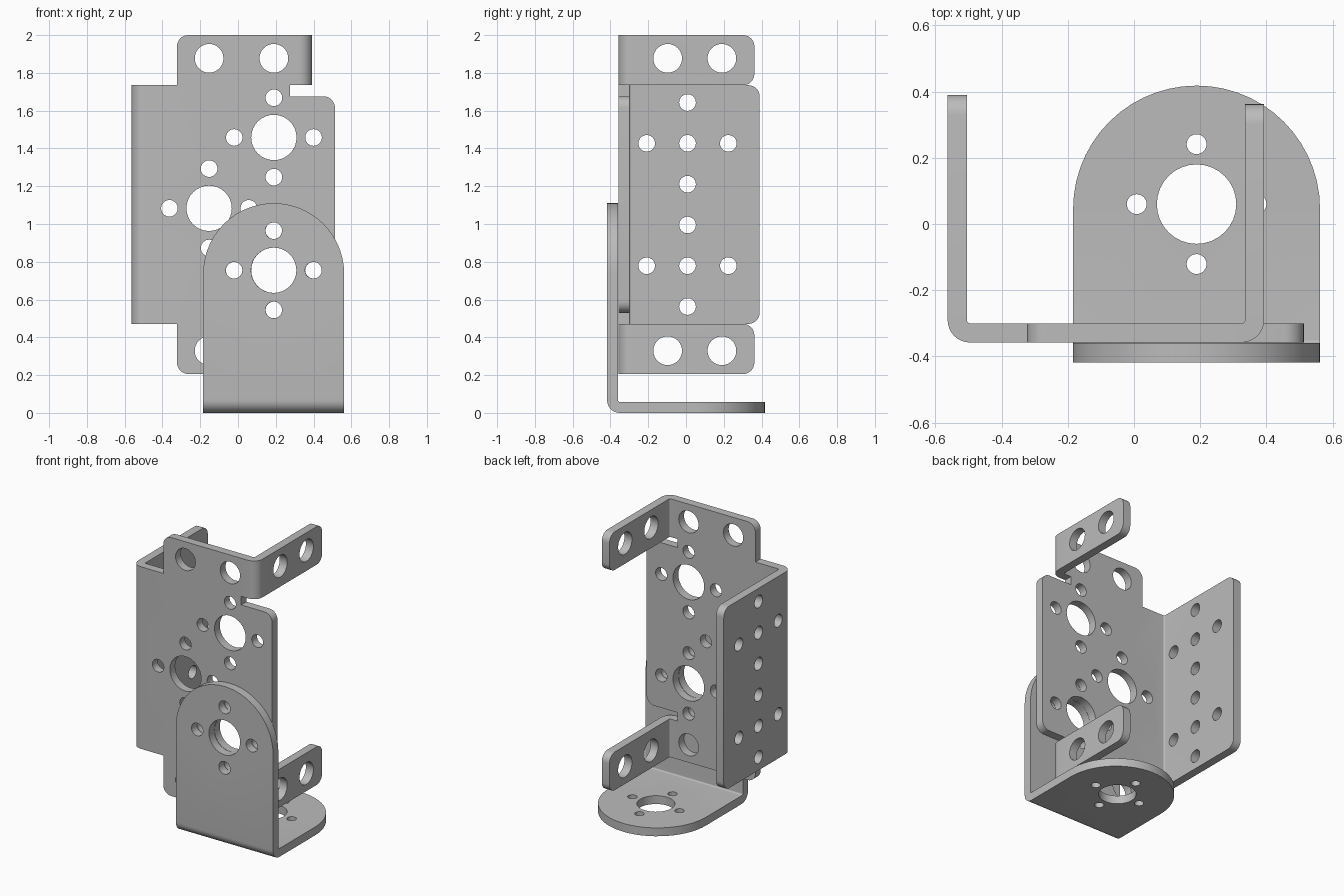
import bpy, bmesh, math
from mathutils import Vector

if "Cube" in bpy.data.objects:
    bpy.data.objects.remove(bpy.data.objects["Cube"])

T = 0.058        # sheet thickness
R = 0.068        # outer bend radius
YB = -0.358      # front face of the channel bracket
YL = YB - T - 0.002   # front face of the angle bracket
ZC = 1.103       # mirror height of the channel bracket

steel = bpy.data.materials.new("grey metal")
steel.diffuse_color = (0.5, 0.5, 0.5, 1)
steel.use_nodes = True
steel.node_tree.nodes["Principled BSDF"].inputs["Base Color"].default_value = steel.diffuse_color


def arc(cx, cy, r, a0, a1, n):
    return [(cx + r * math.cos(math.radians(a0 + (a1 - a0) * i / n)),
             cy + r * math.sin(math.radians(a0 + (a1 - a0) * i / n))) for i in range(n + 1)]


def rounded(corners, n=8):
    """Polygon of (u, v, radius) right-angled corners -> list of points."""
    out = []
    for i, (u, v, r) in enumerate(corners):
        p = Vector((u, v))
        if r == 0:
            out.append((u, v))
            continue
        a = (Vector(corners[i - 1][:2]) - p).normalized()
        b = (Vector(corners[(i + 1) % len(corners)][:2]) - p).normalized()
        c = p + (a + b) * r
        for k in range(n + 1):
            t = math.pi / 2 * k / n
            out.append(tuple(c - b * r * math.cos(t) - a * r * math.sin(t)))
    return out


def circle(u, v, r):
    return arc(u, v, r, 0, 360, 32)[:-1]


def horn(u, v, d, r):
    """Large hole with four small holes around it."""
    return [circle(u, v, 0.12)] + [circle(u + a * d, v + b * d, r)
                                   for a, b in ((1, 0), (-1, 0), (0, 1), (0, -1))]


def slab(bm, loops, depth, place):
    """Fill loops (outline + holes), give depth, place(u, v, w) -> xyz."""
    flat = bmesh.new()
    for pts in loops:
        vs = [flat.verts.new((u, v, 0)) for u, v in pts]
        for i in range(len(vs)):
            flat.edges.new((vs[i - 1], vs[i]))
    bmesh.ops.remove_doubles(flat, verts=flat.verts[:], dist=1e-5)
    bmesh.ops.triangle_fill(flat, edges=flat.edges[:], use_beauty=True, normal=(0, 0, 1))
    lo = {v: bm.verts.new(place(v.co.x, v.co.y, 0)) for v in flat.verts}
    hi = {v: bm.verts.new(place(v.co.x, v.co.y, depth)) for v in flat.verts}
    for f in flat.faces:
        bm.faces.new([lo[v] for v in f.verts])
        bm.faces.new([hi[v] for v in reversed(f.verts)])
    for e in flat.edges:
        if e.is_boundary:
            a, b = e.verts
            bm.faces.new((lo[a], lo[b], hi[b], hi[a]))
    flat.free()


def bend(cu, cv, a0):
    """Quarter-ring section of a sheet bend."""
    return [arc(cu, cv, R, a0, a0 + 90, 8) + arc(cu, cv, R - T, a0 + 90, a0, 8)]


def finish(bm, name):
    # weld the plates to the bends and drop the inner walls between them
    bmesh.ops.remove_doubles(bm, verts=bm.verts[:], dist=1e-4)
    inner = [f for f in bm.faces if all(len(e.link_faces) > 2 for e in f.edges)]
    bmesh.ops.delete(bm, geom=inner, context='FACES_ONLY')
    bmesh.ops.recalc_face_normals(bm, faces=bm.faces[:])
    me = bpy.data.meshes.new(name)
    bm.to_mesh(me)
    bm.free()
    me.materials.append(steel)
    ob = bpy.data.objects.new(name, me)
    bpy.context.collection.objects.link(ob)
    bpy.ops.object.select_all(action='DESELECT')
    ob.select_set(True)
    bpy.context.view_layer.objects.active = ob
    bpy.ops.object.shade_smooth_by_angle(angle=math.radians(30))


# Angle bracket: upright tongue, bend and floor tongue
X0, X1 = -0.184, 0.562
XM, HW = (X0 + X1) / 2, (X1 - X0) / 2
bm = bmesh.new()
tongue = lambda a, b: rounded([(X0, a, 0), (X1, a, 0), (X1, b, HW), (X0, b, HW)], 14)
slab(bm, [tongue(R, 1.11)] + horn(XM, 0.755, 0.21, 0.044), T, lambda u, v, w: (u, YL + w, v))
slab(bm, [tongue(YL + R, 0.418)] + horn(XM, 0.06, 0.181, 0.03), T, lambda u, v, w: (u, v, w))
slab(bm, bend(YL + R, R, 180), X1 - X0, lambda u, v, w: (X0 + w, u, v))
finish(bm, "angle_bracket")

# Channel bracket: main plate
XL, XR = -0.563, 0.393
ZT, ZS = 2.0, 1.735     # top edge, shoulder height
upper = [(0.513, 1.676, 0.06), (0.275, 1.676, 0), (0.275, ZS, 0), (XR - R, ZS, 0),
         (XR - R, ZT, 0), (-0.323, ZT, 0.06), (-0.323, ZS, 0), (XL + R, ZS, 0)]
lower = [(u, 2 * ZC - v, r) for u, v, r in reversed(upper)]
holes = [circle(x, ZC + s * 0.774, 0.076) for x in (-0.153, 0.19) for s in (1, -1)]
for x, z in ((0.19, 1.458), (-0.153, 1.083), (0.19, 0.755)):
    holes += horn(x, z, 0.21, 0.044)
bm = bmesh.new()
slab(bm, [rounded(upper + lower)] + holes, T, lambda u, v, w: (u, YB + w, v))

# Tall side wall with a cross-like hole pattern
ZL = 2 * ZC - ZS
wall = rounded([(YB + R, ZL, 0), (0.39, ZL, 0.06), (0.39, ZS, 0.06), (YB + R, ZS, 0)])
holes = [circle(0.008, ZC + 0.216 * (i - 2.5), 0.044) for i in range(6)]
holes += [circle(0.008 + s * 0.216, ZC + k * 0.324, 0.044) for s in (1, -1) for k in (1, -1)]
slab(bm, [wall] + holes, T, lambda u, v, w: (XL + w, u, v))
slab(bm, bend(XL + R, YB + R, 180), ZS - ZL, lambda u, v, w: (u, v, ZL + w))

# Two short ears on the other side, top and bottom
for z0, z1 in ((ZS, ZT), (2 * ZC - ZT, ZL)):
    ear = rounded([(YB + R, z0, 0), (0.362, z0, 0.06), (0.362, z1, 0.06), (YB + R, z1, 0)])
    zm = ZC + math.copysign(0.774, z0 - 1)
    slab(bm, [ear] + [circle(y, zm, 0.076) for y in (-0.097, 0.19)], T,
         lambda u, v, w: (XR - T + w, u, v))
    slab(bm, bend(XR - R, YB + R, 270), z1 - z0, lambda u, v, w: (u, v, z0 + w))
finish(bm, "channel_bracket")
